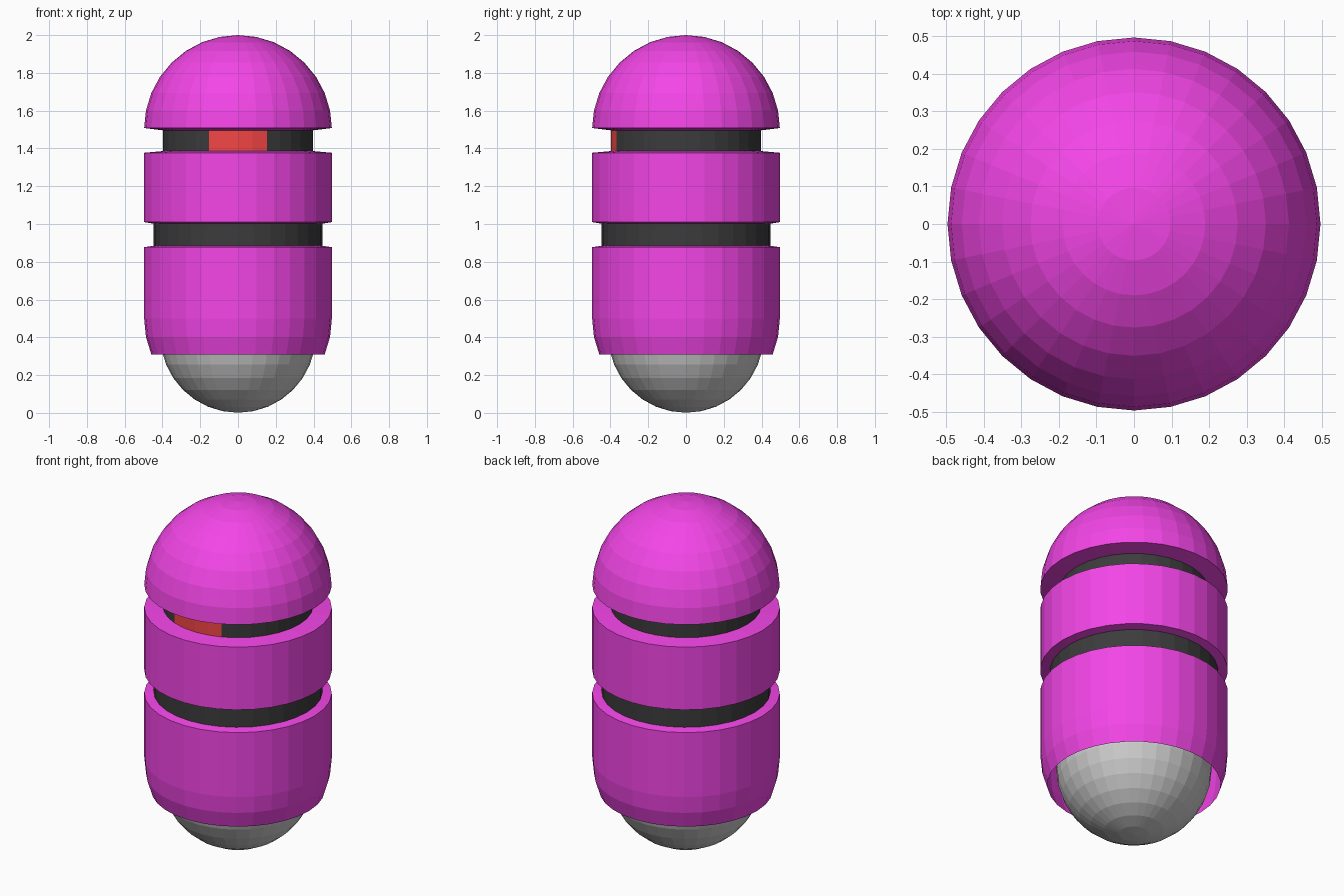
import bpy, bmesh
from math import sin, cos, pi, radians

if "Cube" in bpy.data.objects:
    bpy.data.objects.remove(bpy.data.objects["Cube"])

SEGS = 32
R = 0.497          # outer shell radius
STEP = pi / 16     # one facet / one ring of a dome


def material(name, rgb):
    m = bpy.data.materials.new(name)
    m.diffuse_color = (*rgb, 1)
    m.use_nodes = True
    m.node_tree.nodes["Principled BSDF"].inputs["Base Color"].default_value = m.diffuse_color
    return m


def lathe(name, profile, mat=None, start=0, count=SEGS):
    """Spin an (r, z) profile, listed bottom to top, through count facets."""
    bm = bmesh.new()
    closed = count == SEGS
    n = count if closed else count + 1
    rings = []
    for r, z in profile:
        if r < 1e-5:
            rings.append([bm.verts.new((0, 0, z))] * n)
        else:
            rings.append([bm.verts.new((r * cos((start + i) * STEP),
                                        r * sin((start + i) * STEP), z))
                          for i in range(n)])
    for lo, hi in zip(rings, rings[1:]):
        for i in range(count):
            j = (i + 1) % n
            quad = [lo[i], lo[j], hi[j], hi[i]]
            bm.faces.new(list(dict.fromkeys(quad)))
    me = bpy.data.meshes.new(name)
    bm.to_mesh(me)
    bm.free()
    ob = bpy.data.objects.new(name, me)
    bpy.context.collection.objects.link(ob)
    if mat:
        me.materials.append(mat)
    return ob


def arc(r, cz, first, last):
    """Dome profile points; ring 0 is the equator, +8 the top, -8 the bottom."""
    return [(r * cos(k * STEP) if abs(k) < 8 else 0, cz + r * sin(k * STEP))
            for k in range(first, last + 1)]


magenta = material("magenta", (0.9, 0.06, 0.8))
black = material("black", (0.045, 0.045, 0.045))
red = material("red", (0.9, 0.06, 0.06))

R_EYE, R_WAIST = 0.398, 0.447   # recessed band radii

# Outer shell: domed head, chest ring and open-bottomed lower body
lathe("head_dome", [(R_EYE, 1.496), (R, 1.508)] + arc(R, 1.503, 1, 8), magenta)
lathe("chest_ring", [(R_WAIST, 1.002), (R, 1.01), (R, 1.377), (R_EYE, 1.386)], magenta)
lathe("lower_body", arc(R, 0.5, -2, 0) + [(R, 0.877), (R_WAIST, 0.885)], magenta)

# Recessed bands, with the visor filling the four front facets
lathe("waist_band", [(R_WAIST, 0.885), (R_WAIST, 1.002)], black)
eye_profile = [(R_EYE, 1.386), (R_EYE, 1.496)]
lathe("visor", eye_profile, red, start=22, count=4)
lathe("eye_band", eye_profile, black, start=26, count=28)

# Ball the body stands on
lathe("base_ball", arc(0.412, 0.413, -8, 8))
